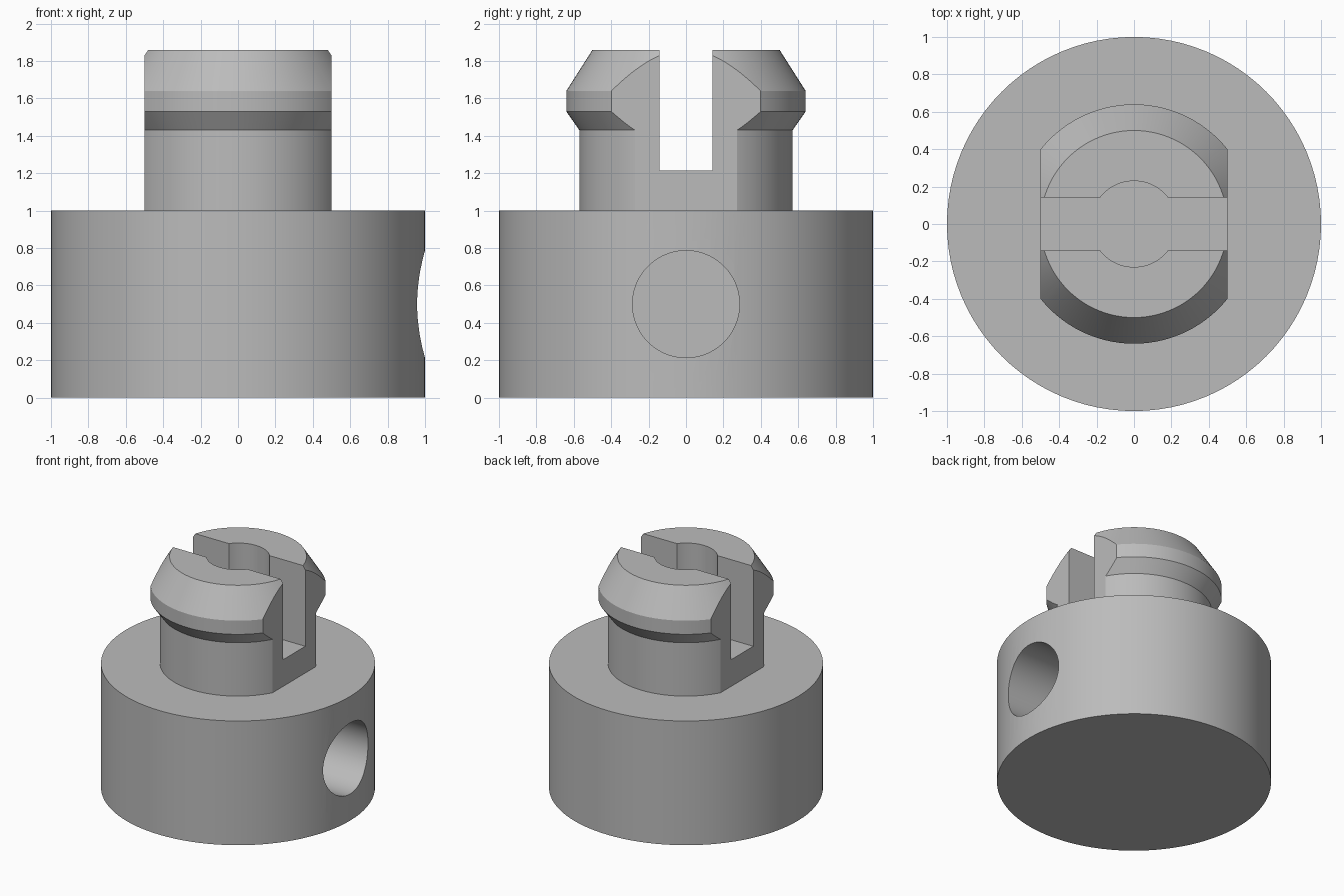
import bpy, math
from mathutils import Matrix

cube = bpy.data.objects.get("Cube")
if cube:
    bpy.data.objects.remove(cube, do_unlink=True)

grey = bpy.data.materials.new("plain grey")
grey.use_nodes = True
colour = (0.5, 0.5, 0.5, 1)
grey.diffuse_color = colour
grey.node_tree.nodes["Principled BSDF"].inputs["Base Color"].default_value = colour
SEGMENTS = 96


def lathe(name, profile):
    """Closed solid of revolution from (radius, height) points, bottom to top."""
    verts, faces = [], []
    for r, z in profile:
        for i in range(SEGMENTS):
            a = math.tau * i / SEGMENTS
            verts.append((r * math.cos(a), r * math.sin(a), z))
    for k in range(len(profile) - 1):
        for i in range(SEGMENTS):
            j = (i + 1) % SEGMENTS
            lo, hi = k * SEGMENTS, (k + 1) * SEGMENTS
            faces.append((lo + i, lo + j, hi + j, hi + i))
    faces.append(tuple(reversed(range(SEGMENTS))))
    faces.append(tuple(range(len(verts) - SEGMENTS, len(verts))))
    mesh = bpy.data.meshes.new(name)
    mesh.from_pydata(verts, [], faces)
    mesh.materials.append(grey)
    obj = bpy.data.objects.new(name, mesh)
    bpy.context.collection.objects.link(obj)
    return obj


def box(name, size, centre):
    bpy.ops.mesh.primitive_cube_add(size=1)
    obj = bpy.context.object
    obj.name = name
    obj.data.transform(Matrix.Translation(centre) @ Matrix.Diagonal((*size, 1)))
    obj.data.materials.append(grey)
    return obj


def boolean(obj, tool, operation):
    """Apply a boolean and remove the helper solid."""
    tool.hide_render = True
    mod = obj.modifiers.new(operation.lower(), "BOOLEAN")
    mod.operation, mod.object, mod.solver = operation, tool, "EXACT"
    bpy.context.view_layer.objects.active = obj
    bpy.ops.object.modifier_apply(modifier=mod.name)
    bpy.data.objects.remove(tool, do_unlink=True)


# Round base with a blind hole in its left side
base = lathe("base", [(1, 0), (1, 1)])
drill = lathe("side_hole_cutter", [(0.286, 0), (0.286, 1.2)])
drill.data.transform(Matrix.Translation((0, 0, 0.5)) @ Matrix.Rotation(math.pi / 2, 4, "Y"))
boolean(base, drill, "DIFFERENCE")

# Snap-fit stem with a flared head, flattened on both sides
stem = lathe("snap_stem", [(0.57, 0.9), (0.57, 1.43), (0.64, 1.53),
                           (0.64, 1.64), (0.5, 1.86)])
boolean(stem, box("flats_helper", (1, 2, 2), (0, 0, 1.5)), "INTERSECT")

# Slot and central bore that split the stem into two prongs
boolean(stem, box("slot_cutter", (2, 0.284, 1), (0, 0, 1.715)), "DIFFERENCE")
boolean(stem, lathe("bore_cutter", [(0.23, 1.215), (0.23, 2.2)]), "DIFFERENCE")

# Join the stem to the base as one solid
boolean(base, stem, "UNION")
base.name = "snap_base"
bpy.ops.object.select_all(action="DESELECT")
base.select_set(True)
bpy.context.view_layer.objects.active = base
bpy.ops.object.shade_smooth_by_angle(angle=math.radians(25))
